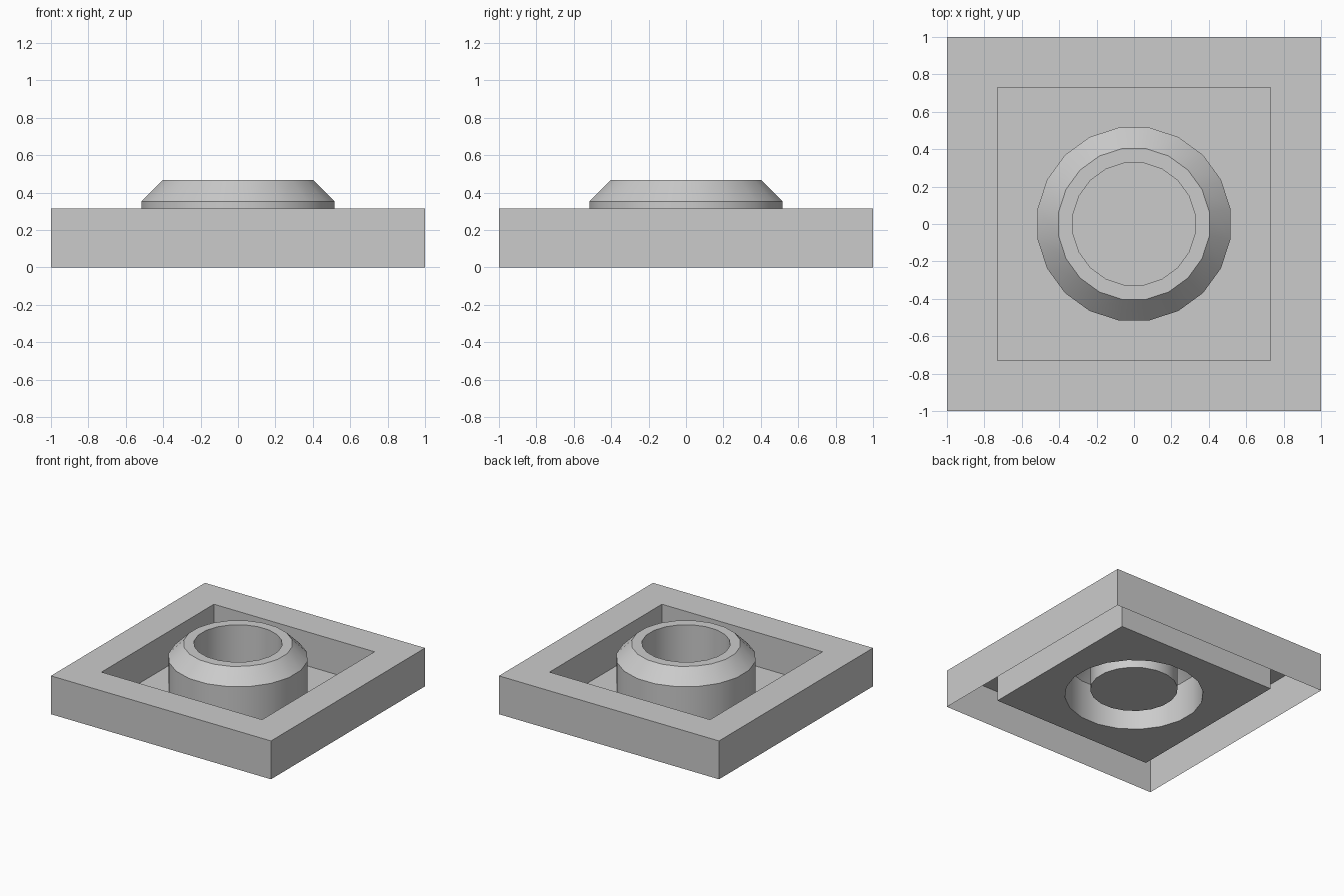
import bpy, bmesh, math

if "Cube" in bpy.data.objects:
    bpy.data.objects.remove(bpy.data.objects["Cube"])

FLOOR_Z = 0.035
STUD_SIDES = 20
STUD_R = 0.522


def ring(bm, radius, z, sides, start):
    """Regular ring of vertices, starting at an angle in degrees."""
    out = []
    for i in range(sides):
        a = math.radians(start + 360 * i / sides)
        out.append(bm.verts.new((radius * math.cos(a), radius * math.sin(a), z)))
    return out


def lathe(bm, profile, sides, start):
    """Sweep a profile of (radius, z) points, outside first; return the rings."""
    rings = [ring(bm, r, z, sides, start) for r, z in profile]
    for lo, hi in zip(rings, rings[1:]):
        for i in range(sides):
            j = (i + 1) % sides
            bm.faces.new((lo[i], lo[j], hi[j], hi[i]))
    return rings


def finish(bm, name):
    mesh = bpy.data.meshes.new(name)
    bm.normal_update()
    bm.to_mesh(mesh)
    bm.free()
    obj = bpy.data.objects.new(name, mesh)
    bpy.context.collection.objects.link(obj)
    return obj


# Square tray: outer walls, rim, recess walls; underside is open
bm = bmesh.new()
d = math.sqrt(2)
rings = lathe(bm, [(d, 0), (d, 0.315), (0.73 * d, 0.315), (0.73 * d, FLOOR_Z)], 4, 45)
# Recess floor around the round opening, one face per side
square = rings[-1]
hole = ring(bm, STUD_R, FLOOR_Z, STUD_SIDES, 45)
for i in range(4):
    arc = [hole[(i * 5 + k) % STUD_SIDES] for k in range(5, -1, -1)]
    bm.faces.new([square[i], square[(i + 1) % 4]] + arc)
finish(bm, "square_tray")

# Hollow chamfered stud with a closed inner cup
bm = bmesh.new()
rings = lathe(bm, [(STUD_R, FLOOR_Z), (STUD_R, 0.353), (0.408, 0.467),
                   (0.33, 0.467), (0.33, 0.083)], STUD_SIDES, 45)
bm.faces.new(rings[-1])
stud = finish(bm, "round_stud")
bpy.context.view_layer.objects.active = stud
stud.select_set(True)
bpy.ops.object.shade_smooth_by_angle(angle=math.radians(30))
